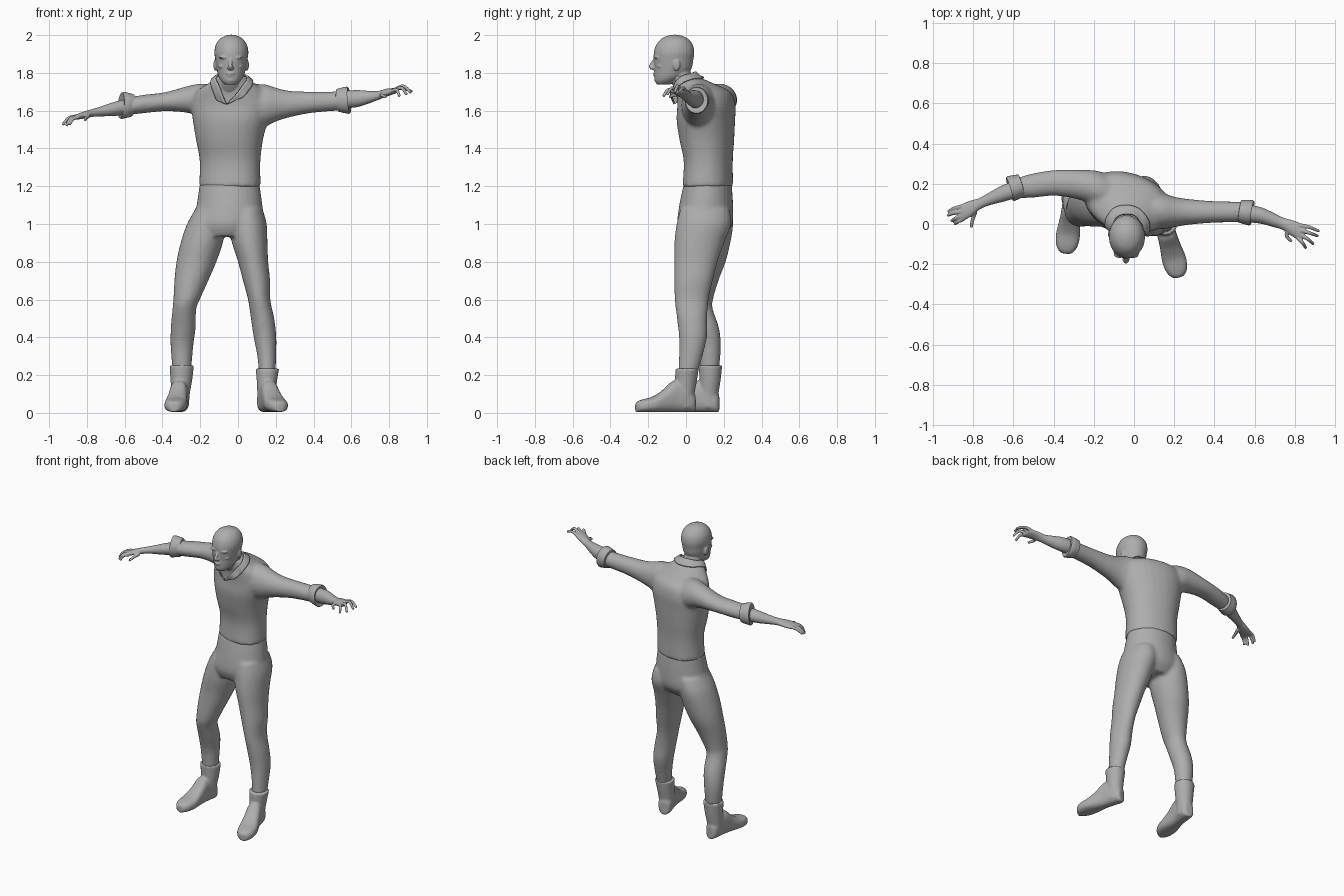
import bpy, bmesh, math
from mathutils import Vector, Matrix

grey = bpy.data.materials.new("clay grey")
grey.diffuse_color = (0.42, 0.42, 0.42, 1)


def smooth_path(rows, steps=4):
    """Catmull-Rom interpolation of number rows."""
    out = []
    for i in range(len(rows) - 1):
        p = [Vector(rows[min(max(i + k, 0), len(rows) - 1)]) for k in (-1, 0, 1, 2)]
        for s in range(steps):
            t = s / steps
            out.append(0.5 * (2 * p[1] + (p[2] - p[0]) * t
                       + (2 * p[0] - 5 * p[1] + 4 * p[2] - p[3]) * t * t
                       + (3 * p[1] - p[0] - 3 * p[2] + p[3]) * t ** 3))
    return out + [Vector(rows[-1])]


def skin_rings(bm, rings):
    """Closed tube through rings of points."""
    vs = [[bm.verts.new(p) for p in r] for r in rings]
    n = len(vs[0])
    for a, b in zip(vs, vs[1:]):
        for i in range(n):
            bm.faces.new((a[i], a[(i + 1) % n], b[(i + 1) % n], b[i]))
    bm.faces.new(vs[0][::-1])
    bm.faces.new(vs[-1])


def oval(c, u, v, n=28, power=1.0):
    pts = []
    for i in range(n):
        a = 2 * math.pi * i / n
        ca, sa = math.cos(a), math.sin(a)
        pts.append(c + u * math.copysign(abs(ca) ** power, ca) + v * math.copysign(abs(sa) ** power, sa))
    return pts


def upright(bm, rows, yaw=0, power=1.0):
    """Rows x, y, z, half width, half depth: level rings."""
    w = Vector((math.cos(math.radians(yaw)), math.sin(math.radians(yaw)), 0))
    d = Vector((-w.y, w.x, 0))
    skin_rings(bm, [oval(Vector(r[:3]), w * r[3], d * r[4], power=power) for r in smooth_path(rows)])


def sideways(bm, rows):
    """Rows x, y, z, half depth, half height: rings facing x."""
    skin_rings(bm, [oval(Vector(r[:3]), Vector((0, r[3], 0)), Vector((0, 0, r[4])))
                    for r in smooth_path(rows)])


def tube(bm, pts, r0, r1):
    """Round tapering tube with rounded tip."""
    path = smooth_path(pts, 5)
    rings = []
    for i, p in enumerate(path):
        t = (path[min(i + 1, len(path) - 1)] - path[max(i - 1, 0)]).normalized()
        u = t.orthogonal().normalized()
        r = r0 + (r1 - r0) * i / (len(path) - 1)
        u = Vector((0, 0, 1)) - t * t.z
        u.normalize()
        rings.append(oval(p, u * r, t.cross(u) * r, 10))
    skin_rings(bm, rings)


def blob(bm, c, r):
    m = Matrix.Translation(c) @ Matrix.Diagonal((*r, 1))
    bmesh.ops.create_uvsphere(bm, u_segments=16, v_segments=10, radius=1, matrix=m)


def finish(name, bm, voxel=None, relax=0):
    """Make the object; a voxel size blends its parts into one surface."""
    bmesh.ops.recalc_face_normals(bm, faces=bm.faces)
    me = bpy.data.meshes.new(name)
    bm.to_mesh(me)
    bm.free()
    me.materials.append(grey)
    ob = bpy.data.objects.new(name, me)
    bpy.context.collection.objects.link(ob)
    if voxel:
        m = ob.modifiers.new("blend", 'REMESH')
        m.mode, m.voxel_size, m.use_smooth_shade = 'VOXEL', voxel, True
    if relax:
        m = ob.modifiers.new("relax", 'SMOOTH')
        m.factor, m.iterations = 0.5, relax
    return ob


# Shirt: torso plus upper sleeves
bm = bmesh.new()
upright(bm, [(-.043, .115, 1.198, .165, .13), (-.042, .118, 1.33, .162, .125), (-.045, .11, 1.45, .18, .14),
             (-.04, .105, 1.55, .202, .148), (-.035, .108, 1.63, .215, .145), (-.035, .092, 1.70, .19, .135),
             (-.035, .035, 1.75, .115, .095), (-.035, -.01, 1.785, .075, .06)], yaw=-16, power=.92)
sideways(bm, [(-.08, .14, 1.62, .09, .1), (-.17, .17, 1.645, .092, .098), (-.25, .192, 1.66, .078, .075),
              (-.38, .205, 1.648, .065, .051), (-.5, .192, 1.635, .061, .049), (-.6, .175, 1.622, .048, .046)])
sideways(bm, [(.03, .08, 1.625, .1, .115), (.14, .065, 1.628, .09, .112), (.2, .06, 1.632, .076, .09),
              (.275, .06, 1.635, .064, .07), (.4, .06, 1.645, .054, .056), (.57, .06, 1.652, .05, .05)])
shirt = finish("shirt", bm, .011, 6)

# Trousers: hips plus both legs
bm = bmesh.new()
upright(bm, [(-.045, .115, 1.215, .159, .126), (-.045, .107, 1.1, .175, .142),
             (-.055, .1, 1.0, .19, .145), (-.065, .09, .935, .15, .11)], yaw=-8)
upright(bm, [(-.14, .12, 1.08, .085, .12), (-.168, .12, 1.0, .102, .13), (-.192, .11, .9, .112, .125),
             (-.22, .1, .8, .106, .11), (-.247, .08, .7, .09, .092), (-.272, .065, .6, .07, .078),
             (-.284, .07, .55, .063, .072), (-.29, .105, .45, .066, .07), (-.297, .125, .35, .06, .06),
             (-.297, .125, .23, .05, .05)])
upright(bm, [(.045, .1, 1.08, .085, .13), (.052, .095, 1.0, .1, .145), (.062, .07, .9, .094, .132),
             (.08, .053, .8, .08, .115), (.098, .04, .7, .072, .102), (.112, .03, .6, .059, .09),
             (.13, .032, .5, .062, .08), (.143, .037, .4, .06, .074), (.152, .025, .3, .05, .062),
             (.155, .01, .21, .044, .052)])
finish("trousers", bm, .011, 5)


# Boots: shaft plus foot swept from heel to toe
def boot(name, shaft, heel, toe):
    bm = bmesh.new()
    upright(bm, shaft)
    h, t = Vector(heel), Vector(toe)
    d = t - h
    side = Vector((-d.y, d.x, 0)).normalized()
    rings = []
    for s, w, top in smooth_path([(0, .025, .09), (.06, .042, .11), (.2, .047, .15), (.36, .048, .165),
                                  (.53, .053, .118), (.7, .06, .082), (.86, .055, .068),
                                  (.96, .038, .057), (1, .018, .045)]):
        rings.append(oval(h + d * s + Vector((0, 0, top / 2 + .005)), side * w, Vector((0, 0, top / 2)), 24, .75))
    skin_rings(bm, rings)
    finish(name, bm, .007, 4)


boot("rear_boot", [(-.298, .13, .252, .065, .062), (-.3, .127, .17, .057, .056), (-.305, .122, .1, .05, .05),
                   (-.305, .12, .03, .045, .045)], (-.3, .175, 0), (-.34, -.148, 0))
boot("front_boot", [(.156, .006, .235, .062, .062), (.153, .0, .17, .054, .058), (.15, -.005, .1, .048, .05),
                    (.15, -.005, .03, .045, .045)], (.135, .047, 0), (.225, -.266, 0))

# Head with neck, nose, brows, lips and ears
bm = bmesh.new()
upright(bm, [(-.039, -.12, 1.738, .03, .034), (-.038, -.107, 1.755, .05, .057), (-.037, -.087, 1.78, .066, .08),
             (-.036, -.07, 1.82, .077, .098), (-.035, -.066, 1.87, .085, .105), (-.035, -.063, 1.91, .09, .107),
             (-.035, -.061, 1.95, .082, .096), (-.035, -.06, 1.981, .06, .07),
             (-.035, -.06, 1.997, .03, .036), (-.035, -.06, 2.002, .008, .01)])
upright(bm, [(-.035, .03, 1.69, .07, .07), (-.035, -.015, 1.75, .062, .062), (-.035, -.04, 1.83, .058, .056)])
tube(bm, [(-.038, -.163, 1.876), (-.04, -.178, 1.85), (-.04, -.19, 1.828)], .008, .012)
blob(bm, (-.04, -.178, 1.826), (.019, .014, .01))
blob(bm, (-.04, -.162, 1.797), (.026, .014, .006))
blob(bm, (-.04, -.158, 1.786), (.022, .015, .006))
blob(bm, (-.039, -.15, 1.762), (.022, .018, .014))
for s in (-1, 1):
    blob(bm, (-.038 + s * .035, -.15, 1.882), (.03, .021, .007))
    blob(bm, (-.038 + s * .045, -.125, 1.835), (.022, .028, .014))
    blob(bm, (-.036 + s * .083, -.05, 1.842), (.011, .02, .032))
finish("head", bm, .005, 2)

# Collar: open band around the neck that widens into two front flaps
bm = bmesh.new()
inner = smooth_path([(-.062, -.06, 1.635), (-.09, -.06, 1.70), (-.108, -.02, 1.768), (-.085, .035, 1.80),
                     (-.035, .05, 1.805), (.015, .035, 1.80), (.042, -.025, 1.77),
                     (.0, -.08, 1.70), (-.058, -.062, 1.635)], 5)
outer = smooth_path([(-.112, -.03, 1.655), (-.125, -.02, 1.69), (-.13, .0, 1.735), (-.1, .07, 1.76),
                     (-.035, .09, 1.765), (.03, .065, 1.76), (.064, -.015, 1.73),
                     (.045, -.065, 1.69), (.02, -.075, 1.668)], 5)
rows = [[bm.verts.new(a.lerp(b, k / 4)) for a, b in zip(inner, outer)] for k in range(5)]
for a, b in zip(rows, rows[1:]):
    for i in range(len(a) - 1):
        bm.faces.new((a[i], a[i + 1], b[i + 1], b[i])).smooth = True
collar = finish("collar", bm)
m = collar.modifiers.new("rest on shirt", 'SHRINKWRAP')
m.target, m.wrap_mode, m.offset = shirt, 'OUTSIDE', .007
m = collar.modifiers.new("cloth", 'SOLIDIFY')
m.thickness, m.offset = .009, 0


# Rolled sleeve cuffs: flared rings, slightly tilted
def cuff(name, c, direction, tilt):
    bm = bmesh.new()
    rings = []
    for off, ry, rz in ((-.03, .048, .048), (-.028, .057, .06), (.0, .061, .067), (.026, .064, .072),
                        (.034, .06, .068), (.03, .044, .047)):
        ax = Vector((direction, tilt, 0)).normalized()
        side = Vector((-ax.y, ax.x, 0))
        rings.append(oval(Vector(c) + ax * off, side * ry, Vector((.08 * -direction * rz, 0, rz))))
    skin_rings(bm, rings)
    for f in bm.faces:
        f.smooth = True
    ob = finish(name, bm)
    bpy.context.view_layer.objects.active = ob
    ob.select_set(True)
    bpy.ops.object.shade_smooth_by_angle(angle=math.radians(40))
    ob.select_set(False)


cuff("left_cuff", (.555, .06, 1.655), 1, -.15)
cuff("right_cuff", (-.587, .184, 1.628), -1, -.3)


# Bare forearms with hands; each finger is knuckle, bend, tip
def forearm(name, rows, fingers):
    bm = bmesh.new()
    sideways(bm, rows)
    for f in fingers:
        tube(bm, f, .0115, .0075)
    finish(name, bm, .0045, 2)


forearm("right_forearm",
        [(-.55, .185, 1.628, .046, .042), (-.65, .153, 1.61, .042, .038), (-.72, .125, 1.597, .032, .027),
         (-.77, .1, 1.588, .029, .021), (-.81, .078, 1.578, .04, .019), (-.85, .06, 1.568, .043, .015),
         (-.865, .053, 1.563, .034, .01)],
        [[(-.84, .09, 1.57), (-.89, .08, 1.562), (-.925, .062, 1.53)],
         [(-.85, .065, 1.57), (-.895, .055, 1.562), (-.928, .042, 1.525)],
         [(-.85, .045, 1.568), (-.885, .03, 1.558), (-.91, .015, 1.52)],
         [(-.845, .028, 1.566), (-.875, .012, 1.555), (-.892, .0, 1.525)],
         [(-.79, .06, 1.573), (-.805, .015, 1.56), (-.81, -.018, 1.55)]])
forearm("left_forearm",
        [(.5, .06, 1.655, .046, .046), (.62, .045, 1.663, .042, .046), (.69, .022, 1.671, .036, .034),
         (.74, .002, 1.68, .031, .024), (.785, -.02, 1.695, .04, .021), (.825, -.038, 1.703, .044, .016),
         (.84, -.045, 1.704, .034, .01)],
        [[(.815, -.005, 1.705), (.87, -.015, 1.72), (.922, -.036, 1.70)],
         [(.825, -.03, 1.707), (.875, -.045, 1.73), (.915, -.06, 1.695)],
         [(.825, -.05, 1.705), (.865, -.075, 1.72), (.893, -.1, 1.685)],
         [(.815, -.068, 1.702), (.84, -.095, 1.71), (.855, -.12, 1.675)],
         [(.765, -.03, 1.688), (.76, -.06, 1.683), (.785, -.088, 1.672)]])
